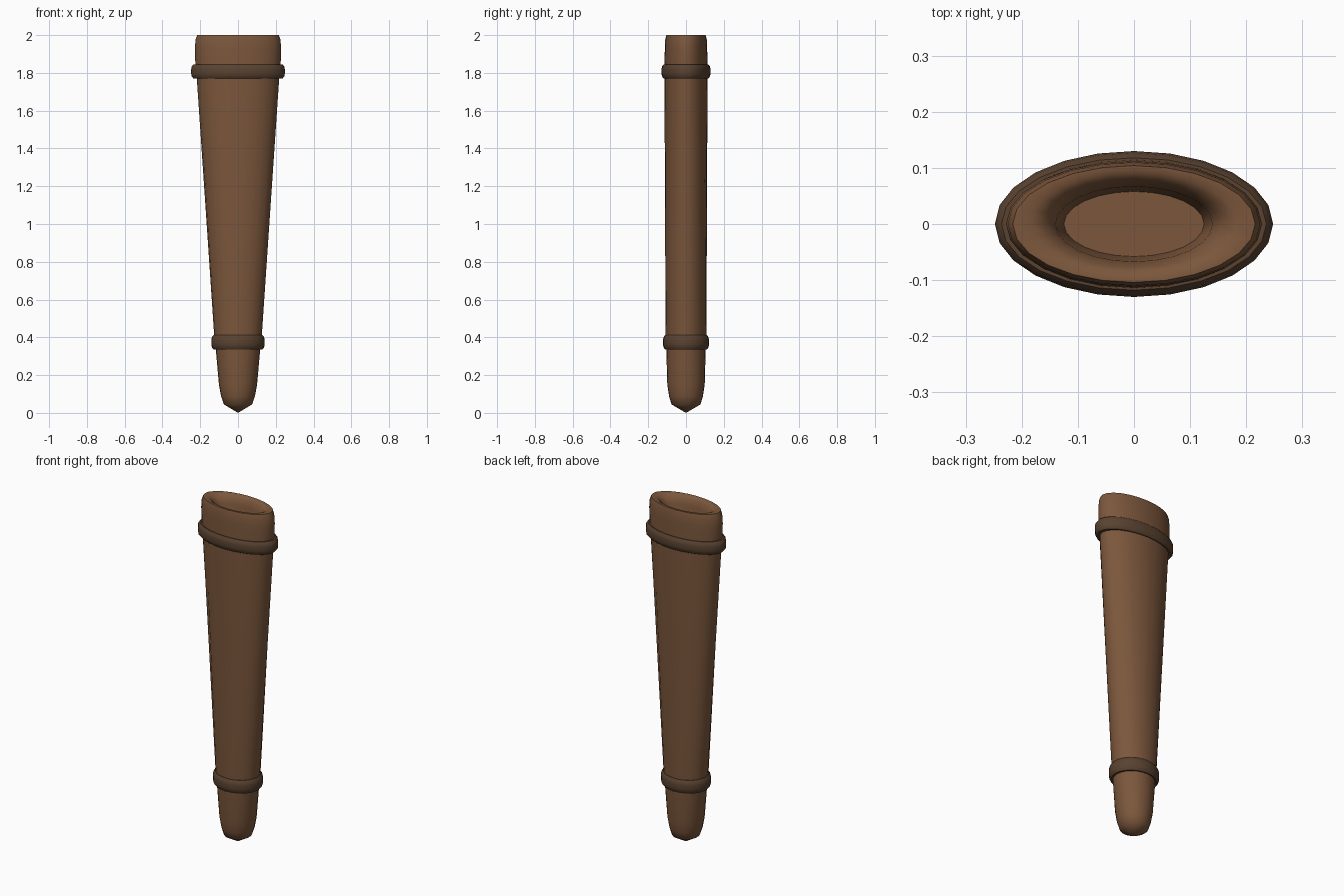
import bpy, bmesh
from math import cos, sin, tau, radians

if "Cube" in bpy.data.objects:
    bpy.data.objects.remove(bpy.data.objects["Cube"])

SIDES = 24


def material(name, color):
    m = bpy.data.materials.new(name)
    m.diffuse_color = (*color, 1)
    m.use_nodes = True
    m.node_tree.nodes["Principled BSDF"].inputs["Base Color"].default_value = m.diffuse_color
    return m


def loft(name, profile, mat, closed=False):
    """Stack elliptical rings (rx, ry, z); closed joins the last ring to the first."""
    bm = bmesh.new()
    rings = []
    for rx, ry, z in profile:
        if rx == 0:
            rings.append([bm.verts.new((0, 0, z))] * SIDES)
        else:
            rings.append([bm.verts.new((rx * cos(tau * i / SIDES),
                                        ry * sin(tau * i / SIDES), z))
                          for i in range(SIDES)])
    pairs = list(zip(rings, rings[1:]))
    if closed:
        pairs.append((rings[-1], rings[0]))
    for a, b in pairs:
        for i in range(SIDES):
            j = (i + 1) % SIDES
            bm.faces.new(list(dict.fromkeys((a[i], a[j], b[j], b[i]))))
    bmesh.ops.recalc_face_normals(bm, faces=bm.faces)
    me = bpy.data.meshes.new(name)
    bm.to_mesh(me)
    bm.free()
    me.materials.append(mat)
    ob = bpy.data.objects.new(name, me)
    bpy.context.collection.objects.link(ob)
    bpy.ops.object.select_all(action='DESELECT')
    ob.select_set(True)
    bpy.context.view_layer.objects.active = ob
    bpy.ops.object.shade_smooth_by_angle(angle=radians(50))
    return ob


def band(name, z0, z1, rx, ry, depth, mat):
    """Rounded elliptical strap around the sheath."""
    h = z1 - z0
    steps = [(depth, 0), (0.012, 0), (0.003, 0.15), (0, 0.35),
             (0, 0.65), (0.003, 0.85), (0.012, 1), (depth, 1)]
    loft(name, [(rx - d, ry - d, z0 + h * t) for d, t in steps], mat, closed=True)


leather = material("leather", (0.20, 0.095, 0.045))
strap = material("dark_leather", (0.10, 0.055, 0.03))

# Tapered sheath with pointed tip, thick rolled lip and recessed mouth
loft("sheath", [
    (0, 0, 0), (0.075, 0.077, 0.045), (0.09, 0.09, 0.09), (0.101, 0.099, 0.15),
    (0.117, 0.104, 0.33), (0.126, 0.108, 0.41), (0.218, 0.114, 1.77),
    (0.226, 0.114, 1.85), (0.228, 0.112, 1.93), (0.225, 0.110, 1.975),
    (0.216, 0.104, 2.0), (0.185, 0.092, 2.0), (0.16, 0.078, 1.985),
    (0.14, 0.067, 1.95), (0.125, 0.058, 1.82), (0, 0, 1.82)], leather)

# Upper and lower straps
band("upper_band", 1.77, 1.845, 0.248, 0.13, 0.04, strap)
band("lower_band", 0.335, 0.413, 0.141, 0.122, 0.03, strap)
